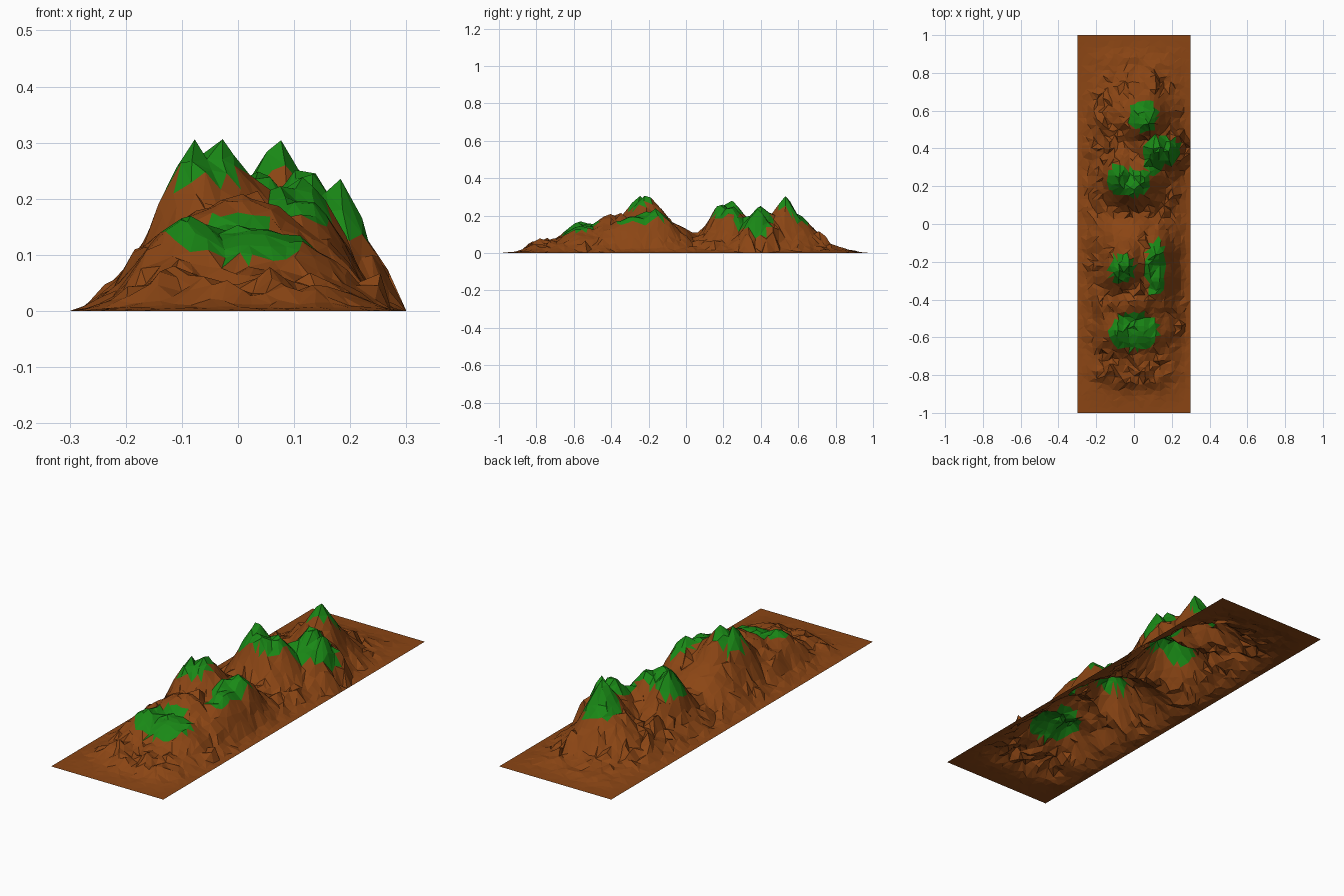
import bpy, bmesh, math, random
from mathutils import Vector, noise

if "Cube" in bpy.data.objects:
    bpy.data.objects.remove(bpy.data.objects["Cube"])

random.seed(7)
NX, NY = 22, 64
HALF_X, HALF_Y = 0.3, 1.0

# Low ridge running along the length: (y, height)
RIDGE = [(-1, 0), (-.95, .002), (-.86, .018), (-.79, .06), (-.7, .06), (-.6, .09),
         (-.5, .105), (-.42, .13), (-.3, .13), (-.2, .135), (-.1, .125), (-.03, .1),
         (.04, .068), (.1, .085), (.2, .11), (.3, .11), (.4, .11), (.5, .11),
         (.6, .10), (.67, .07), (.72, .042), (.85, .018), (.94, .002), (1, 0)]
# Cross-section of the ridge: (x, factor)
SECTION = [(-.3, 0), (-.27, .06), (-.24, .2), (-.2, .47), (-.15, .78), (-.1, .97), (0, 1),
           (.1, .97), (.15, .8), (.2, .5), (.24, .2), (.27, .05), (.3, 0)]
# Peaks: x, y, height, radius in x, radius in y
PEAKS = [(-.08, -.25, .315, .08, .12), (-.035, -.21, .325, .10, .14), (.115, -.16, .24, .09, .12),
         (.07, -.22, .23, .09, .12), (.12, -.28, .21, .09, .14), (0, -.41, .215, .14, .12),
         (-.09, -.57, .175, .10, .11), (.04, -.56, .15, .14, .11), (-.07, .24, .30, .09, .12),
         (-.02, .18, .28, .12, .09), (.03, .24, .27, .11, .11), (.12, .40, .275, .10, .11),
         (.19, .385, .25, .07, .10), (.07, .53, .315, .11, .11), (.04, .59, .22, .13, .14),
         (-.03, -.07, .165, .15, .12)]
# Forest patches: x, y, radius in x, radius in y
FOREST = [(0, -.57, .13, .10), (-.065, -.24, .07, .075), (.115, -.23, .055, .15),
          (-.08, .24, .06, .075), (0, .22, .09, .075), (.15, .385, .10, .08),
          (.1, .31, .04, .05), (.05, .57, .075, .09)]


def interp(table, t):
    for (a, va), (b, vb) in zip(table, table[1:]):
        if t <= b:
            return va + (vb - va) * max(0, t - a) / (b - a)
    return table[-1][1]


def height(x, y):
    base = interp(RIDGE, y) * interp(SECTION, x)
    n = noise.noise(Vector((x * 14, y * 16, 3.1))) + .8 * noise.noise(Vector((x * 29, y * 33, 8.4)))
    ground = base * (1 + .7 * n)
    z = ground
    for px, py, h, rx, ry in PEAKS:
        # distance is roughened so that the flanks get gullies
        d = math.hypot((x - px) / rx, (y - py) / ry) * (1 + .5 * n)
        if d < 1.3:
            z = max(z, ground + (h - ground) * (1 - d / 1.3) ** 1.1)
    return max(0, z)


def material(name, color):
    m = bpy.data.materials.new(name)
    m.diffuse_color = color
    m.use_nodes = True
    m.node_tree.nodes["Principled BSDF"].inputs["Base Color"].default_value = m.diffuse_color
    return m


# Irregular grid sheet, flat at its border
bm = bmesh.new()
rows = []
for j in range(NY + 1):
    row = []
    for i in range(NX + 1):
        x = -HALF_X + 2 * HALF_X * i / NX
        y = -HALF_Y + 2 * HALF_Y * j / NY
        if 0 < i < NX and 0 < j < NY:
            x += random.uniform(-.009, .009)
            y += random.uniform(-.01, .01)
        row.append(bm.verts.new((x, y, height(x, y))))
    rows.append(row)

# Triangulated flat faces, green inside the forest patches
for j in range(NY):
    for i in range(NX):
        a, b = rows[j][i], rows[j][i + 1]
        c, d = rows[j + 1][i + 1], rows[j + 1][i]
        tris = ((a, b, c), (a, c, d)) if random.random() < .5 else ((a, b, d), (b, c, d))
        for t in tris:
            f = bm.faces.new(t)
            p = f.calc_center_median()
            if any(((p.x - fx) / rx) ** 2 + ((p.y - fy) / ry) ** 2 < 1 for fx, fy, rx, ry in FOREST):
                f.material_index = 1

# Merge the nearly flat triangles on the plain
bmesh.ops.dissolve_limit(bm, angle_limit=math.radians(2), verts=bm.verts[:], edges=bm.edges[:],
                         delimit={'MATERIAL'})

mesh = bpy.data.meshes.new("mountain_range")
bm.to_mesh(mesh)
bm.free()
mesh.materials.append(material("earth", (.258, .06, .007, 1)))
mesh.materials.append(material("forest", (.01, .25, .008, 1)))
bpy.context.collection.objects.link(bpy.data.objects.new("mountain_range", mesh))
